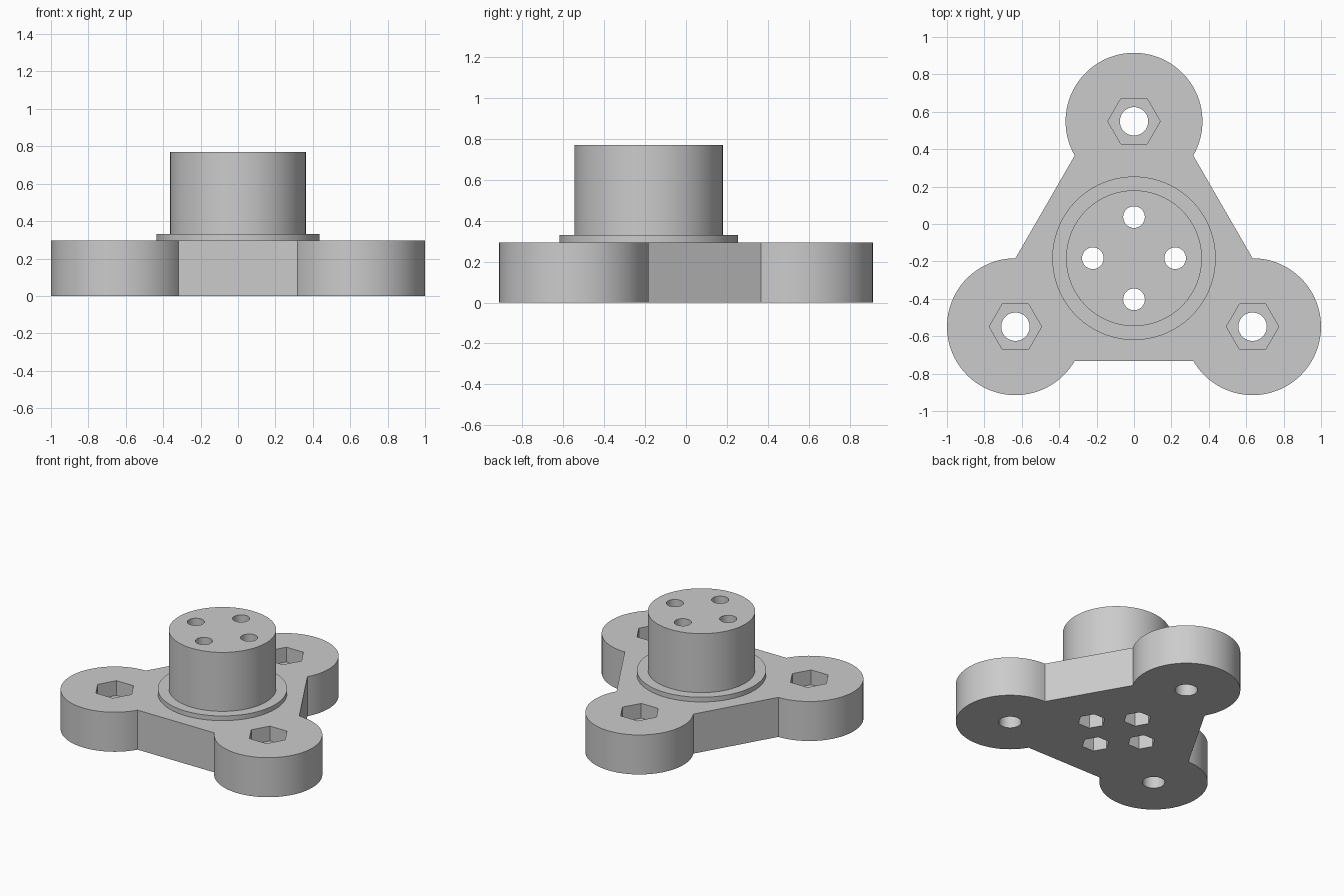
import bpy, bmesh
from math import radians, cos, sin, pi
from mathutils import Vector

cube = bpy.data.objects.get("Cube")
if cube:
    bpy.data.objects.remove(cube, do_unlink=True)

CENTRE = Vector((0, -0.183))      # axis of the post
LOBE_R, LOBE_DIST = 0.366, 0.732
PLATE_TOP, FLANGE_TOP, POST_TOP = 0.295, 0.33, 0.77

grey = bpy.data.materials.new("plain grey")
grey.use_nodes = True
colour = (0.6, 0.6, 0.6, 1)
grey.diffuse_color = colour
grey.node_tree.nodes["Principled BSDF"].inputs["Base Color"].default_value = colour


def polar(angle, radius, origin=CENTRE):
    return origin + Vector((cos(angle), sin(angle))) * radius


def circle(origin, radius, sides):
    return [polar(2 * pi * i / sides, radius, origin) for i in range(sides)]


def prism(name, outline, z0, z1):
    """Extrude a closed 2D outline from z0 up to z1."""
    bm = bmesh.new()
    face = bm.faces.new([bm.verts.new((p.x, p.y, z0)) for p in outline])
    top = bmesh.ops.extrude_face_region(bm, geom=[face])["geom"]
    verts = [v for v in top if isinstance(v, bmesh.types.BMVert)]
    bmesh.ops.translate(bm, verts=verts, vec=(0, 0, z1 - z0))
    bmesh.ops.recalc_face_normals(bm, faces=bm.faces)
    mesh = bpy.data.meshes.new(name)
    bm.to_mesh(mesh)
    bm.free()
    mesh.materials.append(grey)
    obj = bpy.data.objects.new(name, mesh)
    bpy.context.collection.objects.link(obj)
    return obj


def cut(target, cutter):
    mod = target.modifiers.new("cut", "BOOLEAN")
    mod.operation, mod.solver, mod.object = "DIFFERENCE", "EXACT", cutter
    bpy.context.view_layer.objects.active = target
    bpy.ops.object.modifier_apply(modifier=mod.name)


# Three-lobed plate: each lobe is a 240 degree arc, joined by straight sides
lobe_angles = [radians(a) for a in (90, 210, 330)]
lobes = [polar(a, LOBE_DIST) for a in lobe_angles]
outline = []
for a, c in zip(lobe_angles, lobes):
    outline += [polar(a + radians(t), LOBE_R, c) for t in range(-120, 121, 4)]
plate = prism("base_plate", outline, 0, PLATE_TOP)

# Round flange and post
flange = prism("flange", circle(CENTRE, 0.437, 96), PLATE_TOP, FLANGE_TOP)
post = prism("post", circle(CENTRE, 0.363, 96), FLANGE_TOP, POST_TOP)
parts = [plate, flange, post]

# Bolt holes with hexagonal nut pockets on top of each lobe
cutters = []
for c in lobes:
    cutters.append(([plate], prism("bolt_hole", circle(c, 0.076, 40), -0.1, 0.5)))
    cutters.append(([plate], prism("nut_pocket", circle(c, 0.14, 6), 0.185, 0.5)))

# Four screw holes through the post, with hexagonal pockets underneath
for i in range(4):
    c = polar(i * pi / 2, 0.22)
    cutters.append((parts, prism("screw_hole", circle(c, 0.058, 32), -0.1, 1)))
    cutters.append(([plate], prism("screw_pocket", circle(c, 0.095, 6), -0.1, 0.2)))

for targets, cutter in cutters:
    for target in targets:
        cut(target, cutter)
    bpy.data.objects.remove(cutter, do_unlink=True)

# Smooth the round walls, keep the edges sharp
bpy.ops.object.select_all(action="DESELECT")
for part in parts:
    part.select_set(True)
bpy.context.view_layer.objects.active = plate
bpy.ops.object.shade_smooth_by_angle(angle=radians(25))
